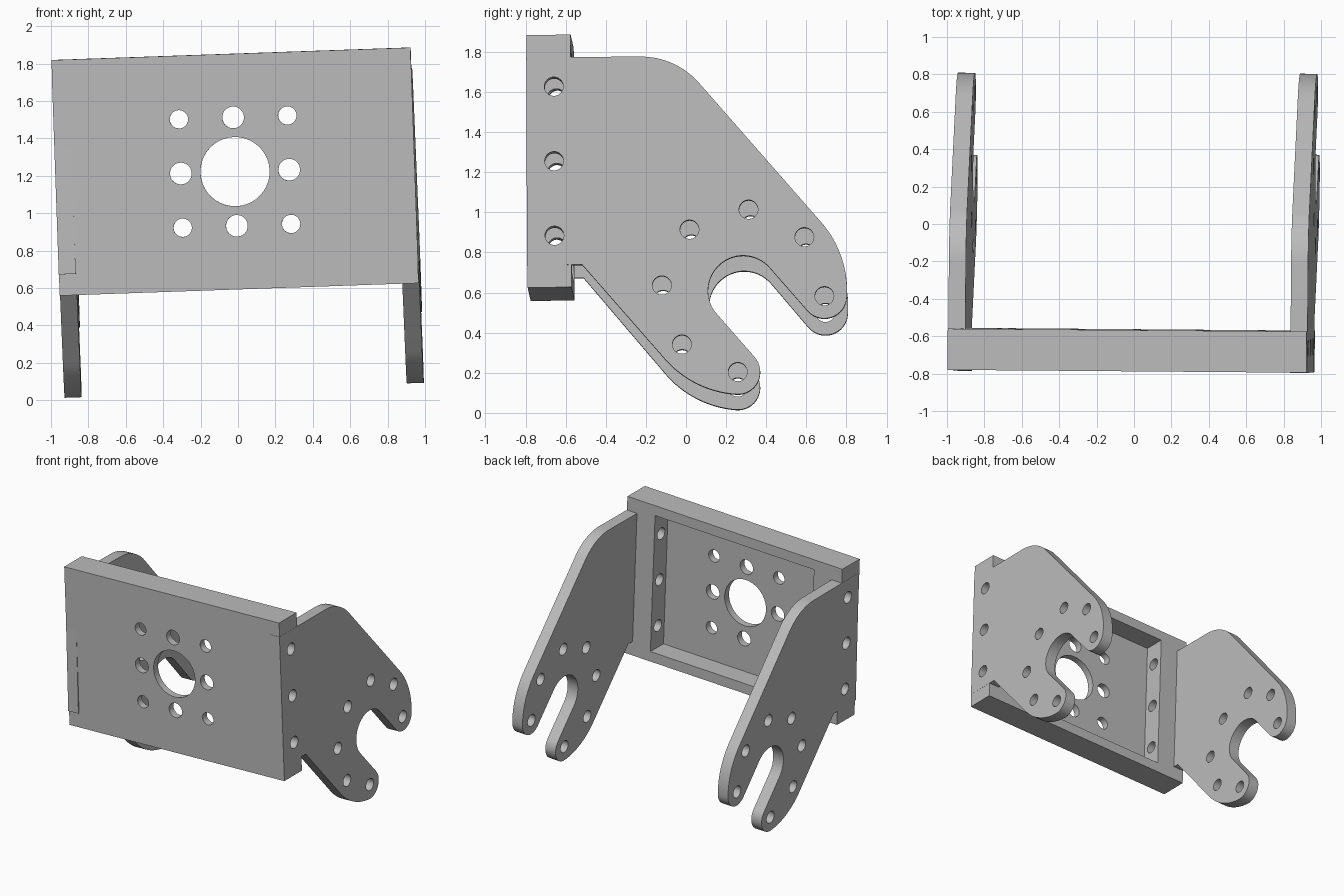
import bpy, bmesh
from math import radians, cos, sin, tan, pi
from mathutils import Matrix, Vector

if "Cube" in bpy.data.objects:
    bpy.data.objects.remove(bpy.data.objects["Cube"])

grey = bpy.data.materials.new("plain grey")
grey.use_nodes = True
grey.diffuse_color = (0.5, 0.5, 0.5, 1)
grey.node_tree.nodes["Principled BSDF"].inputs["Base Color"].default_value = (0.5, 0.5, 0.5, 1)

# The bracket is built square in its own frame, then leaned slightly
ex = Vector((1, -0.008, 0.035)).normalized()
ez = Vector((-0.035, -0.004, 1))
ez = (ez - ex * ez.dot(ex)).normalized()
ey = ez.cross(ex)
PLACE = Matrix.Translation((-0.016, -0.785, 1.222)) @ Matrix((ex, ey, ez)).transposed().to_4x4()

HALF_W, HALF_H, DEPTH, THICK = 0.96, 0.63, 0.22, 0.09
SCREWS = [(0.135, z) for z in (-0.372, 0, 0.372)]


def make(name, bm):
    bmesh.ops.recalc_face_normals(bm, faces=bm.faces[:])
    mesh = bpy.data.meshes.new(name)
    bm.to_mesh(mesh)
    bm.free()
    mesh.materials.append(grey)
    ob = bpy.data.objects.new(name, mesh)
    bpy.context.collection.objects.link(ob)
    return ob


def add_box(bm, lo, hi):
    lo, hi = Vector(lo), Vector(hi)
    size = Matrix.Diagonal((hi - lo).to_4d())
    size[3][3] = 1
    bmesh.ops.create_cube(bm, size=1, matrix=Matrix.Translation((lo + hi) / 2) @ size)


def add_rod(bm, centre, radius, length, axis):
    turn = Matrix.Rotation(pi / 2, 4, axis)
    bmesh.ops.create_cone(bm, cap_ends=True, segments=40, radius1=radius, radius2=radius,
                          depth=length, matrix=Matrix.Translation(centre) @ turn)


def cut(ob, bm):
    cutter = make("cutter", bm)
    cutter.hide_render = True
    mod = ob.modifiers.new("cut", 'BOOLEAN')
    mod.operation, mod.solver, mod.object = 'DIFFERENCE', 'EXACT', cutter
    bpy.context.view_layer.objects.active = ob
    bpy.ops.object.modifier_apply(modifier=mod.name)
    bpy.data.objects.remove(cutter)


def finish(ob):
    ob.data.transform(PLACE)
    bpy.ops.object.select_all(action='DESELECT')
    ob.select_set(True)
    bpy.context.view_layer.objects.active = ob
    bpy.ops.object.shade_smooth_by_angle(angle=radians(30))


def arc(c, r, a, b, n=16):
    return [(c[0] + r * cos(radians(a + (b - a) * i / n)),
             c[1] + r * sin(radians(a + (b - a) * i / n))) for i in range(n + 1)]


# Front plate with a shallow pocket in its back
bm = bmesh.new()
add_box(bm, (-HALF_W, 0, -HALF_H), (HALF_W, DEPTH, HALF_H))
front = make("front_plate", bm)
bm = bmesh.new()
add_box(bm, (-0.71, 0.055, -0.55), (0.71, 0.4, 0.55))
cut(front, bm)

# Centre bore and ring of eight holes
bm = bmesh.new()
add_rod(bm, (0, 0, 0), 0.185, 0.4, 'X')
for i in (-1, 0, 1):
    for j in (-1, 0, 1):
        if i or j:
            add_rod(bm, (i * 0.29, 0, j * 0.29), 0.049 if i and j else 0.058, 0.4, 'X')
cut(front, bm)

# Screw holes through both ends into the pocket
bm = bmesh.new()
for y, z in SCREWS:
    for side in (-1, 1):
        add_rod(bm, (side * 0.9, y, z), 0.047, 0.7, 'Y')
cut(front, bm)
finish(front)

# Side plate outline (y, z): fork around a hub with an open slot
HUB, RING, END = (1.075, -0.651), 0.406, 0.112
OUT = RING + END
TOP, BOTTOM = 0.519, -0.518
TILT = 41
holes = [(HUB[0] + RING * cos(radians(a)), HUB[1] + RING * sin(radians(a)))
         for a in range(TILT - 45, TILT + 226, 45)]
c, s = cos(radians(TILT)), sin(radians(TILT))


def on_edge(sign, z):
    # y where the straight edge tangent to the hub's outer arc reaches height z
    y0, z0 = HUB[0] + sign * OUT * c, HUB[1] + sign * OUT * s
    return y0 - (z - z0) * s / c


SHOULDER = 0.385
shoulder = (on_edge(1, TOP) - SHOULDER * tan(radians(90 - TILT) / 2), TOP - SHOULDER)
outline = [(-0.002, BOTTOM), (-0.002, TOP)]
outline += arc(shoulder, SHOULDER, 90, TILT)
outline += arc(HUB, OUT, TILT, TILT - 45)
outline += arc(holes[0], END, TILT - 45, TILT - 180)[1:]
outline += arc(HUB, RING * sin(pi / 4) - END, TILT, TILT + 180, 30)
outline += arc(holes[-1], END, TILT, TILT - 135)
outline += arc(HUB, OUT, TILT + 225, TILT + 180)[1:]
outline += [(on_edge(-1, BOTTOM), BOTTOM)]

for name, side in (("left_side_plate", 1), ("right_side_plate", -1)):
    inner, outer = side * (HALF_W - THICK), side * (HALF_W + 0.001)
    bm = bmesh.new()
    face = bm.faces.new([bm.verts.new((inner, y, z)) for y, z in outline])
    grown = bmesh.ops.extrude_face_region(bm, geom=[face])["geom"]
    bmesh.ops.translate(bm, vec=(outer - inner, 0, 0),
                        verts=[v for v in grown if isinstance(v, bmesh.types.BMVert)])
    plate = make(name, bm)
    bm = bmesh.new()
    for y, z in holes + SCREWS:
        add_rod(bm, (side * 0.9, y, z), 0.047, 0.5, 'Y')
    cut(plate, bm)
    if side < 0:
        # This plate droops a touch
        pivot = Matrix.Translation((0, 0.11, 0))
        plate.data.transform(pivot @ Matrix.Rotation(-0.014, 4, 'X') @ pivot.inverted())
    finish(plate)
